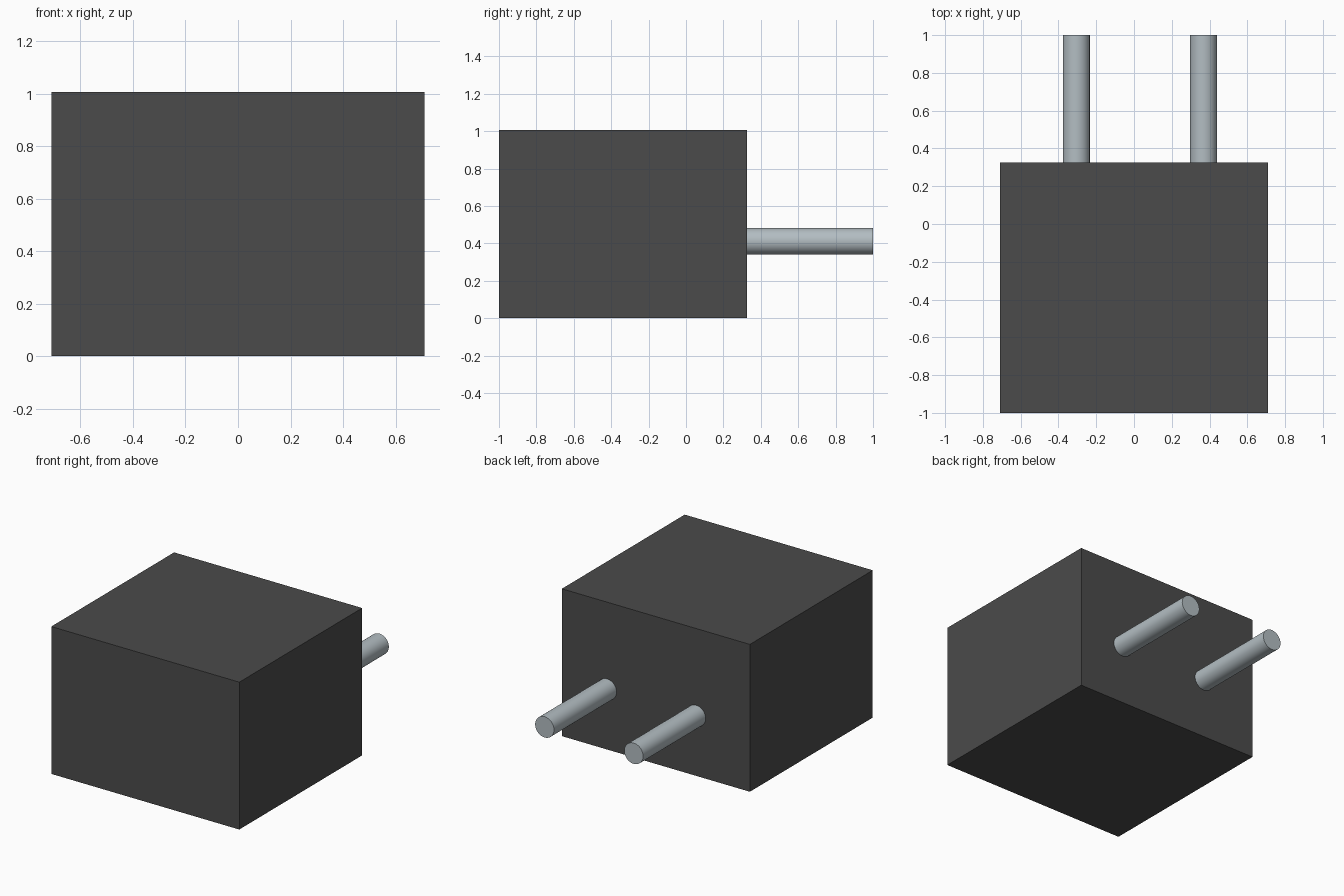
import bpy
import math

cube = bpy.data.objects.get("Cube")
if cube:
    bpy.data.objects.remove(cube, do_unlink=True)


def material(name, colour, metallic=0.0):
    m = bpy.data.materials.new(name)
    m.use_nodes = True
    m.diffuse_color = colour
    m.node_tree.nodes["Principled BSDF"].inputs["Base Color"].default_value = colour
    return m


dark_grey = material("dark grey plastic", (0.07, 0.07, 0.07, 1))
steel = material("pale steel", (0.45, 0.51, 0.54, 1))

FRONT, BACK, TIP = -1.0, 0.325, 1.0
WIDTH, HEIGHT = 1.42, 1.006

# Housing: a plain sharp-edged block
bpy.ops.mesh.primitive_cube_add(size=1, location=(0, (FRONT + BACK) / 2, HEIGHT / 2))
body = bpy.context.object
body.name = "housing"
body.scale = (WIDTH, BACK - FRONT, HEIGHT)
bpy.ops.object.transform_apply(location=False, rotation=False, scale=True)
body.data.materials.append(dark_grey)


# Contact pins: round rods standing out of the back face
def pin(name, x):
    start = BACK - 0.01
    bpy.ops.mesh.primitive_cylinder_add(
        vertices=48, radius=0.071, depth=TIP - start,
        location=(x, (start + TIP) / 2, 0.411), rotation=(math.pi / 2, 0, 0))
    rod = bpy.context.object
    rod.name = name
    rod.data.materials.append(steel)
    bpy.ops.object.shade_smooth_by_angle(angle=math.radians(30))


pin("right_pin", -0.305)
pin("left_pin", 0.368)
